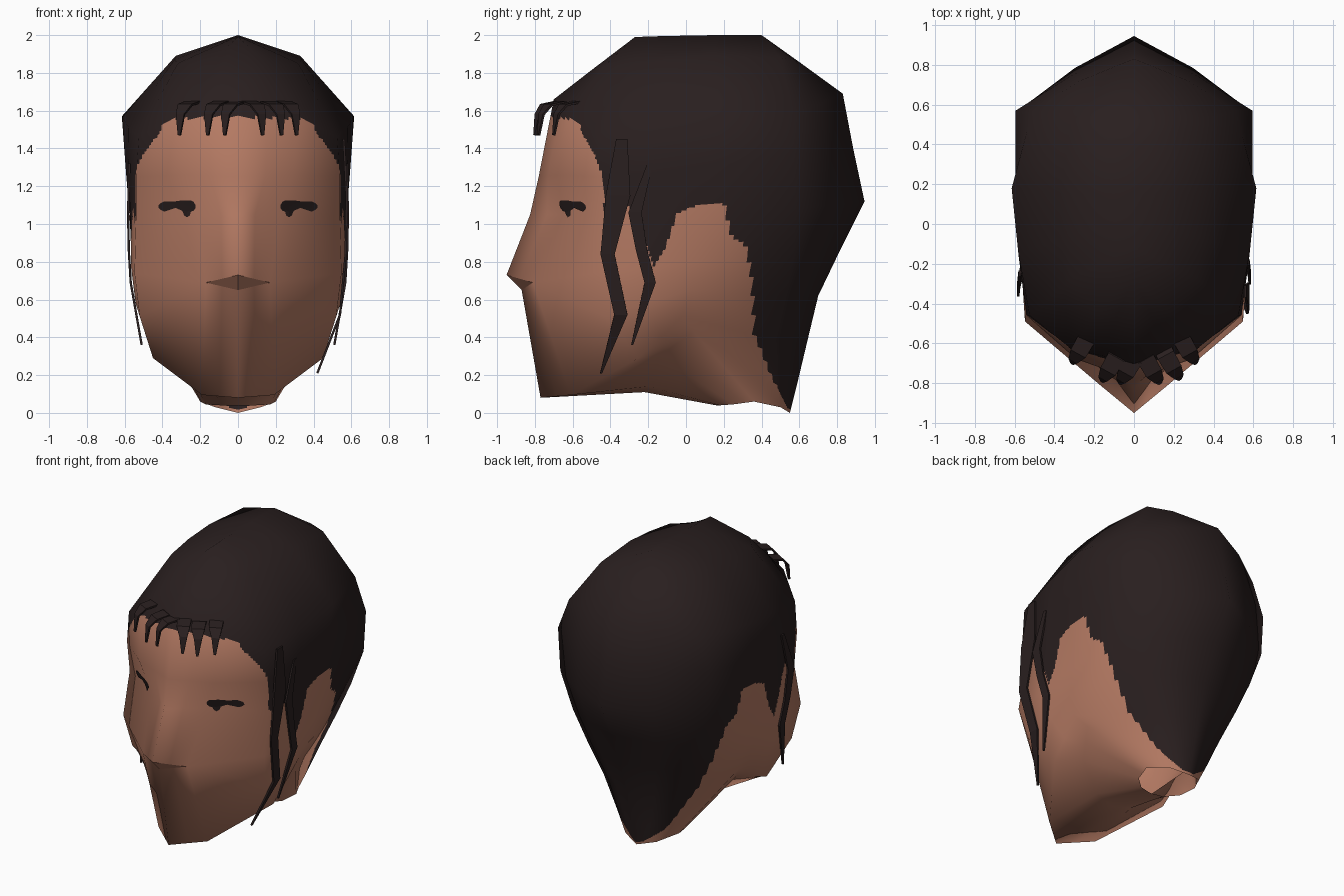
import bpy, bmesh
from mathutils import Vector
from mathutils.bvhtree import BVHTree

if "Cube" in bpy.data.objects:
    bpy.data.objects.remove(bpy.data.objects["Cube"])


def material(name, rgb):
    m = bpy.data.materials.new(name)
    m.diffuse_color = (*rgb, 1)
    m.use_nodes = True
    m.node_tree.nodes["Principled BSDF"].inputs["Base Color"].default_value = m.diffuse_color
    return m


SKIN = material("brown_skin", (0.46, 0.195, 0.125))
HAIR = material("dark_hair", (0.022, 0.0135, 0.0135))


def add_object(name, bm, *mats):
    me = bpy.data.meshes.new(name)
    bm.to_mesh(me)
    for m in mats:
        me.materials.append(m)
    ob = bpy.data.objects.new(name, me)
    bpy.context.collection.objects.link(ob)
    return ob


def lerp_table(table, t):
    for (a, va), (b, vb) in zip(table, table[1:]):
        if t <= b:
            return va + (vb - va) * max(0, (t - a) / (b - a))
    return table[-1][1]


def bulge(p, q, push):
    """Profile halfway between two others, pushed outward below the crown."""
    out = []
    for i, (a, b) in enumerate(zip(p, q)):
        a, b = Vector(a), Vector(b)
        d = b - a
        n = Vector((d.y, -d.x, 0)).normalized() if i and i < 7 else Vector()
        out.append((a + b) / 2 + n * push)
    return out


# Vertical profiles of the head, crown to neck, from the nose line round to the back
front = [(0, y, z) for y, z in ((-.27, 1.99), (-.5, 1.815), (-.70, 1.66), (-.78, 1.25), (-.825, 1.05),
                                (-.95, .73), (-.87, .65), (-.77, .08), (-.22, .11), (.16, .04))]
cheek = [(0, -.27, 1.99), (.18, -.44, 1.83), (.32, -.625, 1.57), (.29, -.68, 1.26), (.22, -.65, 1.05),
         (.17, -.81, .69), (.17, -.81, .69), (.19, -.61, .095), (.14, -.20, .14), (.09, .18, .04)]
temple = [(0, -.12, 1.995), (.32, -.28, 1.85), (.525, -.46, 1.46), (.54, -.46, 1.25), (.54, -.43, 1.03),
          (.548, -.49, .74), (.52, -.43, .51), (.45, -.25, .29), (.30, -.14, .30), (.17, .25, .045)]
side = [(0, .15, 2.0), (.33, .15, 1.89), (.615, .18, 1.57), (.595, .13, 1.30), (.575, .08, 1.05),
        (.56, .05, .80), (.54, .02, .65), (.475, -.02, .51), (.42, .04, .43), (.20, .36, .06)]
rear = [(0, .40, 2.0), (.31, .50, 1.88), (.51, .57, 1.59), (.595, .57, 1.37), (.57, .58, 1.08),
        (.48, .57, .83), (.40, .53, .62), (.30, .48, .38), (.20, .48, .17), (.12, .50, .03)]
back = [(0, y, z) for y, z in ((.40, 2.0), (.61, 1.85), (.83, 1.69), (.885, 1.40), (.945, 1.12),
                               (.82, .87), (.70, .62), (.64, .37), (.59, .16), (.55, 0))]
nose_side = bulge(front, cheek, 0)
nose_side[4] = Vector((.09, -.735, 1.05))  # hollow beside the bridge
profiles = [front, nose_side, cheek, temple, bulge(temple, side, .012), side, rear,
            bulge(rear, back, .025), back]

# Head: skin both halves between neighbouring profiles, open at the neck
bm = bmesh.new()
for s in (1, -1):
    grid = [[bm.verts.new((s * x, y, z)) for x, y, z in p] for p in profiles]
    for a, b in zip(grid, grid[1:]):
        for i in range(len(a) - 1):
            bm.faces.new((a[i], a[i + 1], b[i + 1], b[i])[::s])
bmesh.ops.remove_doubles(bm, verts=bm.verts, dist=0.001)
bmesh.ops.recalc_face_normals(bm, faces=bm.faces)
bm.normal_update()

# Keep the low-poly smooth normals while splitting faces finely for the hairline
lay = bm.verts.layers.float_vector.new("soft")
for v in bm.verts:
    v[lay] = v.normal
bmesh.ops.subdivide_edges(bm, edges=bm.edges[:], cuts=18, use_grid_fill=True)
bm.normal_update()
bm.verts.index_update()
soft = [Vector(v[lay]) if Vector(v[lay]).length > .1 else v.normal.copy() for v in bm.verts]
bm.verts.layers.float_vector.remove(lay)

# Hairline height along y: fringe, temple, sideburn, ear gap, nape
hairline = [(-.75, 1.57), (-.60, 1.555), (-.56, 1.53), (-.55, 1.48), (-.49, 1.38), (-.445, 1.27),
            (-.43, 1.05), (-.38, 1.0), (-.30, 1.10), (-.24, .95), (-.17, .78), (-.11, .87),
            (-.05, 1.05), (.02, 1.09), (.18, 1.115), (.215, 1.08), (.23, .95), (.32, .88),
            (.35, .70), (.36, .42), (.45, .20), (.54, .02)]
for f in bm.faces:
    f.smooth = True
    c = f.calc_center_median()
    f.material_index = 1 if c.z > lerp_table(hairline, c.y) else 0
surface = BVHTree.FromBMesh(bm)
head = add_object("head", bm, SKIN, HAIR)

# Flat shading only under the nose
me = head.data
normals = [None] * len(me.loops)
for p in me.polygons:
    flat = p.normal.z < -.5 and p.center.y < -.8
    for li in p.loop_indices:
        n = p.normal if flat else soft[me.loops[li].vertex_index]
        normals[li] = Vector(n).normalized()
me.normals_split_custom_set(normals)

# Eyes: thin strips laid on the face, as (x, bottom, top)
eye = [(.225, 1.085, 1.10), (.235, 1.07, 1.118), (.25, 1.065, 1.125), (.255, 1.045, 1.125),
       (.27, 1.035, 1.125), (.285, 1.045, 1.125), (.295, 1.07, 1.125), (.33, 1.085, 1.12),
       (.36, 1.075, 1.12), (.39, 1.065, 1.12), (.41, 1.075, 1.11), (.42, 1.085, 1.10)]
for s, label in ((1, "right"), (-1, "left")):
    eb = bmesh.new()
    rows = []
    for x, lo, hi in eye:
        row = []
        for k in range(4):
            z = lo + (hi - lo) * k / 3
            hit = surface.ray_cast(Vector((s * x, -2, z)), Vector((0, 1, 0)))[0]
            row.append(eb.verts.new((s * x, hit.y - .006, z)))
        rows.append(row)
    for a, b in zip(rows, rows[1:]):
        for k in range(3):
            eb.faces.new((a[k], b[k], b[k + 1], a[k + 1])[::s])
    add_object(label + "_eye", eb, HAIR)


# Hair locks: flat tapering ribbons along a path
def ribbon(name, path, widths, axis, thick):
    rb = bmesh.new()
    axis = Vector(axis).normalized()
    pairs = [(rb.verts.new(Vector(p) - axis * w / 2), rb.verts.new(Vector(p) + axis * w / 2))
             for p, w in zip(path, widths)]
    for a, b in zip(pairs, pairs[1:]):
        rb.faces.new((a[0], a[1], b[1], b[0]))
    ob = add_object(name, rb, HAIR)
    mod = ob.modifiers.new("thickness", "SOLIDIFY")
    mod.thickness = thick
    mod.offset = 0


# Fringe locks: (tip x, tip y)
for i, (x, y) in enumerate(((-.31, -.70), (-.16, -.79), (-.07, -.80), (.13, -.80), (.23, -.78), (.31, -.70))):
    s = 1 if x > 0 else -1
    path = [(x - .10 * s, y + .19, 1.61), (x - .07 * s, y + .12, 1.645), (x - .03 * s, y + .05, 1.63),
            (x - .005 * s, y + .015, 1.58), (x, y, 1.47)]
    ribbon(f"fringe_lock_{i + 1}", path, (.09, .09, .085, .05, .015), (.88, .48 * s, 0), .012)

# Side locks hanging in front of the ears
long_lock = [(.56, -.34, 1.45), (.575, -.36, 1.15), (.57, -.415, .84), (.54, -.345, .52), (.42, -.45, .21)]
short_lock = [(.575, -.19, 1.32), (.582, -.27, 1.06), (.578, -.235, .86), (.568, -.19, .69), (.51, -.285, .36)]
ribbon("long_side_lock", long_lock, (.06, .13, .075, .07, .01), (0, 1, 0), .012)
ribbon("right_short_side_lock", short_lock, (.03, .07, .06, .06, .01), (0, 1, 0), .012)
ribbon("left_short_side_lock", [(-x, y - .06, z) for x, y, z in short_lock],
       (.03, .07, .06, .06, .01), (0, 1, 0), .012)
